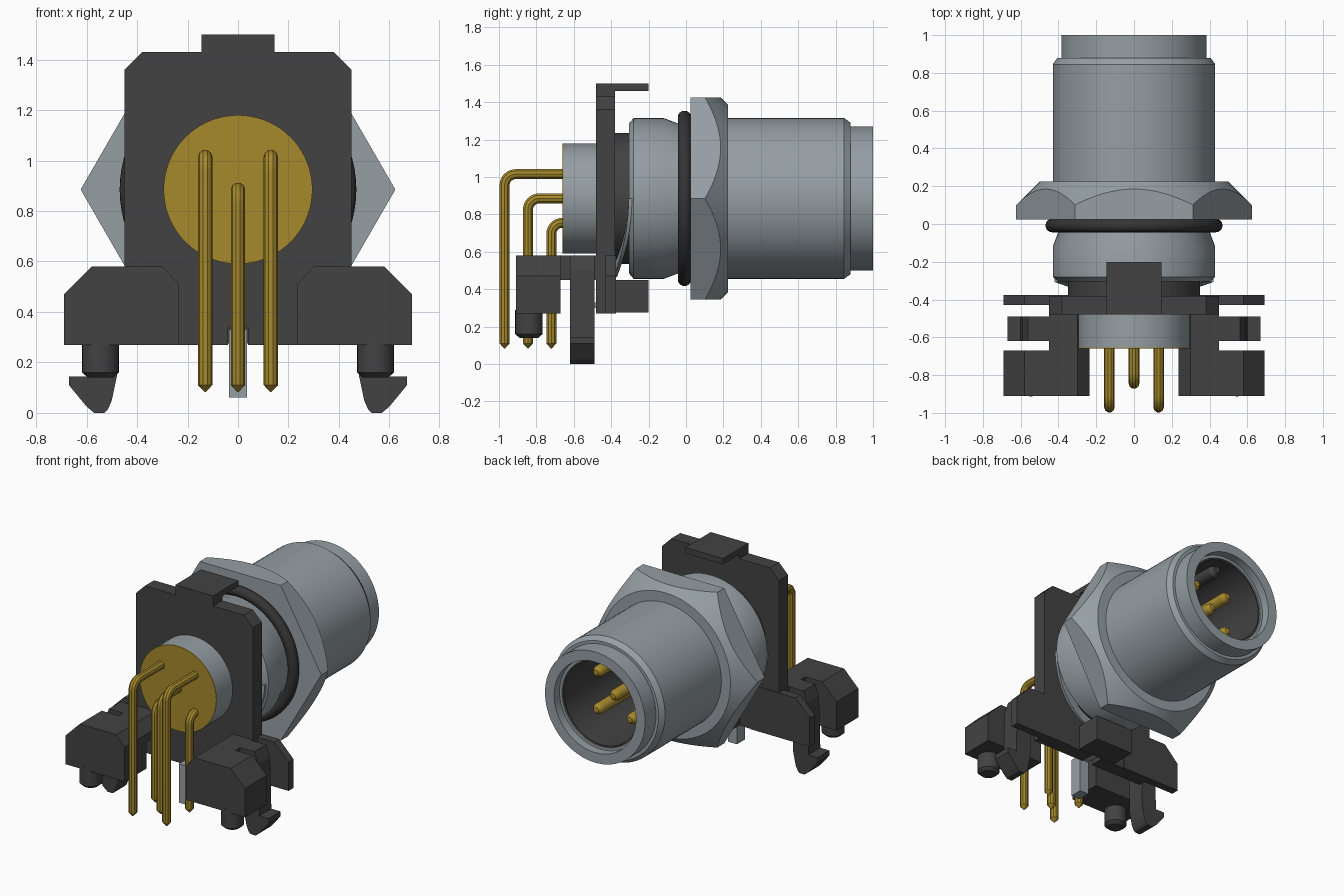
import bpy, bmesh, math

cube = bpy.data.objects.get("Cube")
if cube:
    bpy.data.objects.remove(cube, do_unlink=True)

C = 0.885  # height of the connector axis


def material(name, rgb):
    m = bpy.data.materials.new(name)
    m.use_nodes = True
    m.diffuse_color = (*rgb, 1)
    m.node_tree.nodes["Principled BSDF"].inputs["Base Color"].default_value = (*rgb, 1)
    return m


SILVER = material("silver", (0.30, 0.345, 0.37))
DARK = material("dark_grey_plastic", (0.055, 0.055, 0.055))
RUBBER = material("black_rubber", (0.035, 0.035, 0.035))
GOLD = material("gold", (0.38, 0.25, 0.025))


def finish(name, bm, mat, smooth=True):
    bmesh.ops.remove_doubles(bm, verts=bm.verts, dist=1e-5)
    bmesh.ops.recalc_face_normals(bm, faces=bm.faces)
    me = bpy.data.meshes.new(name)
    bm.to_mesh(me)
    bm.free()
    ob = bpy.data.objects.new(name, me)
    bpy.context.collection.objects.link(ob)
    me.materials.append(mat)
    if smooth:
        smooth_object(ob)
    return ob


def smooth_object(ob):
    bpy.ops.object.select_all(action='DESELECT')
    ob.select_set(True)
    bpy.context.view_layer.objects.active = ob
    bpy.ops.object.shade_smooth_by_angle(angle=math.radians(28))


def lathe(name, profile, mat, cx=0, cz=C, n=72, closed=False):
    """Revolve (y, radius) points about the y direction; a point may be a function of angle."""
    bm = bmesh.new()
    rings = []
    for p in profile:
        ring = []
        for i in range(n):
            a = 2 * math.pi * i / n
            y, r = p(a) if callable(p) else p
            ring.append(bm.verts.new((cx + r * math.cos(a), y, cz + r * math.sin(a))))
        rings.append(ring)
    pairs = list(zip(rings, rings[1:]))
    if closed:
        pairs.append((rings[-1], rings[0]))
    for r0, r1 in pairs:
        for i in range(n):
            j = (i + 1) % n
            bm.faces.new((r0[i], r0[j], r1[j], r1[i]))
    return finish(name, bm, mat)


def extrude(name, pts, y0, y1, mat, side=1):
    """Extrude an (x, z) outline from y0 to y1."""
    bm = bmesh.new()
    a = [bm.verts.new((side * x, y0, z)) for x, z in pts]
    b = [bm.verts.new((side * x, y1, z)) for x, z in pts]
    bm.faces.new(a)
    bm.faces.new(b)
    for i in range(len(pts)):
        j = (i + 1) % len(pts)
        bm.faces.new((a[i], a[j], b[j], b[i]))
    return finish(name, bm, mat, smooth=False)


def rect(x0, x1, z0, z1):
    return [(x0, z0), (x1, z0), (x1, z1), (x0, z1)]


# Metal shell with an open socket at the back
lathe("shell", [(-.305, 0), (-.305, .40), (-.28, .43), (-.12, .43), (-.04, .40), (.03, .40),
                (.03, .43), (.845, .43), (.88, .405), (.88, .385), (1.0, .385), (1.0, .315),
                (.94, .315), (.94, .296), (.28, .296), (.28, 0)], SILVER)
lathe("socket_lining", [(.93, .298), (.93, .287), (.32, .287), (.32, 0)], DARK)
lathe("socket_key", [(.30, 0), (.30, .045), (.82, .045), (.85, .025), (.85, 0)],
      DARK, cz=C + .265, n=20)

# Sealing ring
lathe("sealing_ring", [(-.008 + .036 * math.cos(t * math.pi / 8), .433 + .036 * math.sin(t * math.pi / 8))
                       for t in range(16)], RUBBER, closed=True)


# Hex nut with its corners rounded off toward the back
def hex_radius(a):
    return .54 / math.cos((a % (math.pi / 3)) - math.pi / 6)


lathe("hex_nut", [(.025, .39), lambda a: (.025, hex_radius(a)),
                  lambda a: (.225 - (hex_radius(a) - .50), hex_radius(a)),
                  (.225, .50), (.225, .42)], SILVER, n=96)

# Rear insulator, collar and contact face
lathe("collar", [(-.39, 0), (-.39, .35), (-.30, .35), (-.30, 0)], DARK)
lathe("rear_barrel", [(-.655, 0), (-.655, .295), (-.36, .295), (-.36, 0)], SILVER)
lathe("contact_face", [(-.66, 0), (-.66, .295), (-.654, .295), (-.654, 0)], GOLD)

# Bent contact pins and their straight mating ends
R = .06
for k, (x, dz, y) in enumerate([(-.13, .13, -.97), (.13, .13, -.97), (0, 0, -.845),
                                (-.13, -.13, -.72), (.13, -.13, -.72)]):
    z = C + dz
    path = [(-.6, z, 1)]
    if y + R > -.66:
        path = [(-.62, z, 1)]
    for i in range(9):
        t = math.pi / 2 * i / 8
        path.append((y + R - R * math.sin(t), z - R + R * math.cos(t), 1))
    path += [(y, .11, 1), (y, .083, .1)]
    cu = bpy.data.curves.new("bent_pin", 'CURVE')
    cu.dimensions = '3D'
    cu.bevel_depth = .028
    cu.bevel_resolution = 3
    cu.use_fill_caps = True
    sp = cu.splines.new('POLY')
    sp.points.add(len(path) - 1)
    for p, (py, pz, pr) in zip(sp.points, path):
        p.co = (x, py, pz, 1)
        p.radius = pr
    cu.materials.append(GOLD)
    ob = bpy.data.objects.new(f"bent_pin_{k + 1}", cu)
    bpy.context.collection.objects.link(ob)
    bpy.ops.object.select_all(action='DESELECT')
    ob.select_set(True)
    bpy.context.view_layer.objects.active = ob
    bpy.ops.object.convert(target='MESH')
    smooth_object(bpy.context.view_layer.objects.active)
    lathe(f"mating_pin_{k + 1}", [(.3, .038), (.77, .038), (.79, .032), (.805, .02), (.81, 0)],
          GOLD, cx=x, cz=z, n=20)

# Bracket plate, with a notch underneath, and its top and bottom lips
half = [(.04, .34), (.04, .27), (.45, .27), (.45, 1.36), (.38, 1.43), (.145, 1.43), (.145, 1.5)]
extrude("bracket_plate", half + [(-x, z) for x, z in reversed(half)], -.48, -.38, DARK)
extrude("top_lip", rect(-.145, .145, 1.46, 1.5), -.385, -.20, DARK)
extrude("bottom_lip", rect(-.15, .15, .275, .45), -.385, -.20, DARK)

# Feet: block, bridge, wing, snap hook and locating peg on each side
foot = [(.235, .27), (.69, .27), (.69, .47), (.58, .58), (.30, .58), (.235, .51)]
hook = [(.45, .45), (.48, .45), (.48, .145), (.50, .05), (.515, .015), (.53, 0), (.57, 0),
        (.60, .025), (.67, .11), (.67, .145), (.60, .145), (.59, .50), (.56, .58), (.45, .58)]
for side, label in ((1, "left"), (-1, "right")):
    extrude(f"{label}_foot_block", foot, -.91, -.67, DARK, side)
    extrude(f"{label}_bridge", [(.235, .45), (.45, .45), (.45, .58), (.30, .58), (.235, .51)],
            -.675, -.47, DARK, side)
    extrude(f"{label}_wing", foot, -.43, -.375, DARK, side)
    extrude(f"{label}_snap_hook", hook, -.62, -.49, DARK, side)
    peg = lathe(f"{label}_peg", [(0, 0), (0, .05), (.02, .073), (.15, .073), (.15, 0)],
                DARK, cx=0, cz=0, n=24)
    peg.rotation_euler = (math.pi / 2, 0, 0)
    peg.location = (side * .545, -.84, .14)

# Grounding spring: a curved half ring that ends in a solder prong
bm = bmesh.new()
rows = []
for i in range(37):
    a = math.pi + math.pi * i / 36
    y = -.295 - .08 * math.sin(a) ** 2
    rows.append([bm.verts.new((r * math.cos(a), y + d, C + r * math.sin(a)))
                 for r, d in ((.36, -.012), (.42, -.012), (.42, .006), (.36, .006))])
for p, q in zip(rows, rows[1:]):
    for i in range(4):
        j = (i + 1) % 4
        bm.faces.new((p[i], p[j], q[j], q[i]))
bm.faces.new(rows[0])
bm.faces.new(rows[-1])
finish("grounding_spring", bm, SILVER)
extrude("grounding_strip", rect(-.035, .035, .30, .33), -.59, -.38, SILVER)
extrude("grounding_prong", rect(-.035, .035, .06, .33), -.60, -.51, SILVER)
